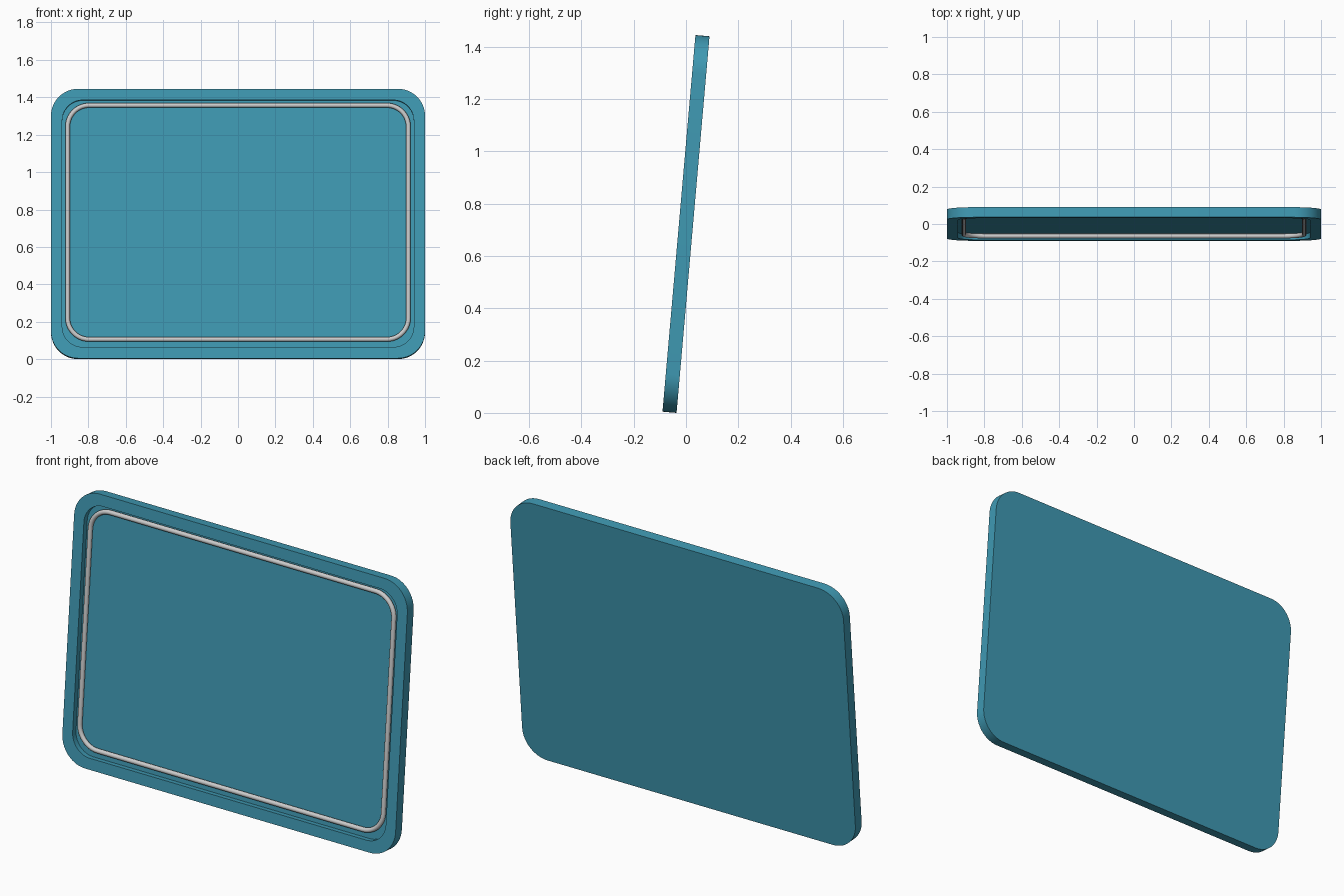
import bpy, bmesh
from math import sin, cos, pi, radians

if "Cube" in bpy.data.objects:
    bpy.data.objects.remove(bpy.data.objects["Cube"])

TILT = radians(-5)       # leans back
CENTRE_Z = 0.7226
HALF_T = 0.027           # half thickness
SEG = 14                 # segments per rounded corner


def rounded_rect(hw, hh, r, y, dz=0.0):
    """Points of a rounded rectangle in the xz plane."""
    pts = []
    for k, (sx, sz) in enumerate([(1, 1), (-1, 1), (-1, -1), (1, -1)]):
        for i in range(SEG + 1):
            a = k * pi / 2 + i / SEG * pi / 2
            pts.append((sx * (hw - r) + r * cos(a), y,
                        sz * (hh - r) + r * sin(a) + dz))
    return pts


def skin_loops(name, loops, closed=False, material=None):
    """Join consecutive loops with quads; cap the ends unless closed."""
    bm = bmesh.new()
    rings = [[bm.verts.new(p) for p in loop] for loop in loops]
    n = len(rings[0])
    pairs = list(zip(rings, rings[1:]))
    if closed:
        pairs.append((rings[-1], rings[0]))
    else:
        bm.faces.new(rings[0])
        bm.faces.new(rings[-1])
    for a, b in pairs:
        for i in range(n):
            j = (i + 1) % n
            bm.faces.new((a[i], a[j], b[j], b[i]))
    bmesh.ops.recalc_face_normals(bm, faces=bm.faces[:])
    mesh = bpy.data.meshes.new(name)
    bm.to_mesh(mesh)
    bm.free()
    obj = bpy.data.objects.new(name, mesh)
    bpy.context.collection.objects.link(obj)
    obj.location.z = CENTRE_Z
    obj.rotation_euler.x = TILT
    if material:
        mesh.materials.append(material)
    bpy.ops.object.select_all(action='DESELECT')
    obj.select_set(True)
    bpy.context.view_layer.objects.active = obj
    bpy.ops.object.shade_smooth_by_angle(angle=radians(35))
    return obj


teal = bpy.data.materials.new("teal")
teal.diffuse_color = (0.05, 0.32, 0.45, 1)
teal.use_nodes = True
teal.node_tree.nodes["Principled BSDF"].inputs["Base Color"].default_value = teal.diffuse_color

# Tray-like panel: back, outer rim, front border, recess wall, recess floor
skin_loops("panel", [
    rounded_rect(1.0, 0.723, 0.145, HALF_T),
    rounded_rect(1.0, 0.723, 0.145, -HALF_T),
    rounded_rect(0.94, 0.663, 0.11, -HALF_T),
    rounded_rect(0.94, 0.663, 0.11, 0.002),
], material=teal)

# Round trim running inside the recess
R = 0.0125
trim = []
for i in range(16):
    a = 2 * pi * i / 16
    o = R * cos(a)
    trim.append(rounded_rect(0.911 + o, 0.628 + o, 0.115 + o,
                             -0.0104 + R * sin(a), 0.008))
skin_loops("trim_ring", trim, closed=True)
